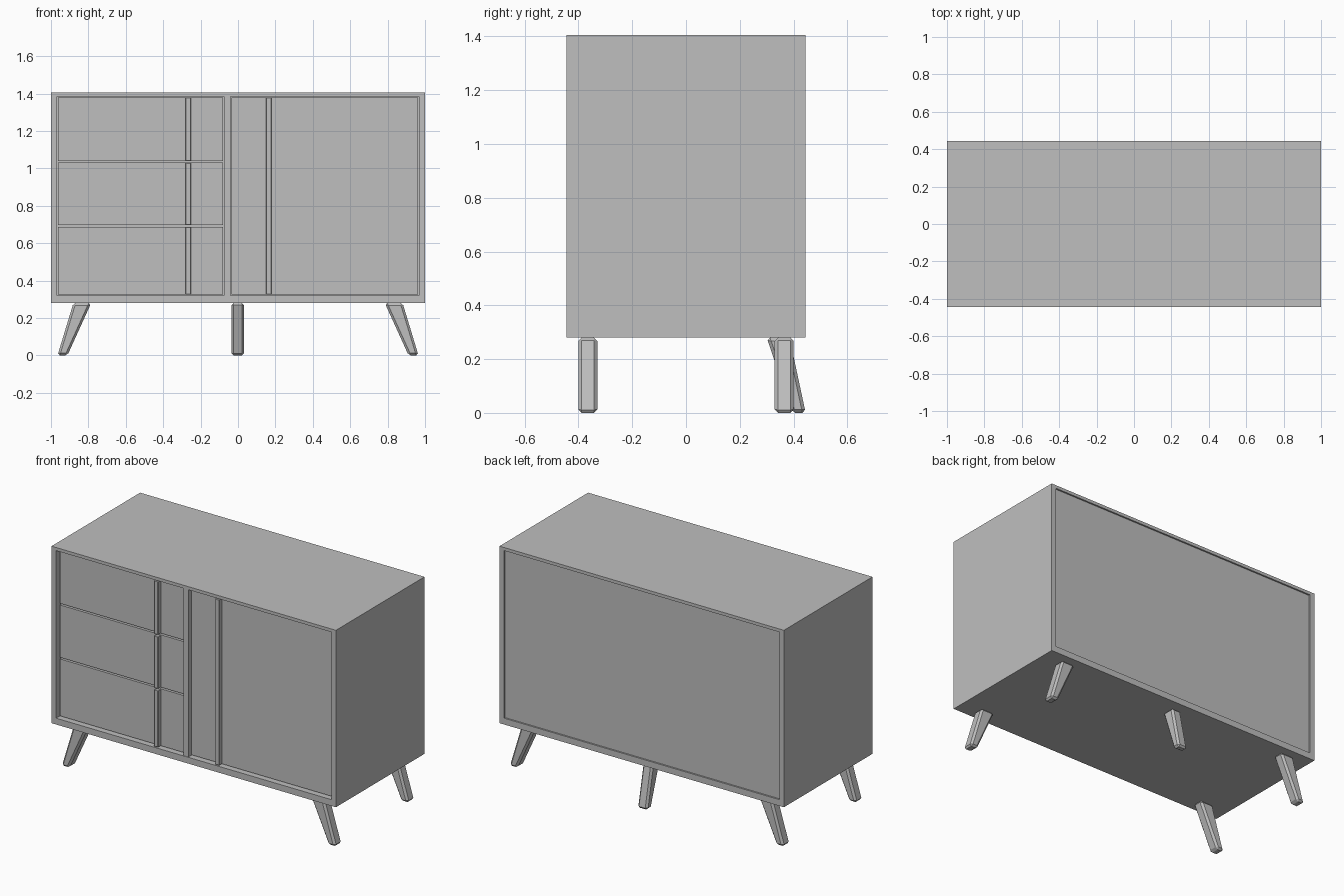
import bpy
import bmesh

cube = bpy.data.objects.get("Cube")
if cube:
    bpy.data.objects.remove(cube, do_unlink=True)

grey = bpy.data.materials.new("plain_grey")
grey.use_nodes = True
COLOUR = (0.52, 0.52, 0.52, 1)
grey.diffuse_color = COLOUR
grey.node_tree.nodes["Principled BSDF"].inputs["Base Color"].default_value = COLOUR


def block(name, x, y, z, bevel=0.0, lean=None):
    """Box from ranges; lean gives the x and y ranges of the bottom end."""
    bm = bmesh.new()
    bmesh.ops.create_cube(bm, size=1)
    for v in bm.verts:
        low = v.co.z < 0
        xr, yr = lean if lean and low else (x, y)
        v.co = (xr[v.co.x > 0], yr[v.co.y > 0], z[not low])
    mesh = bpy.data.meshes.new(name)
    bm.to_mesh(mesh)
    bm.free()
    mesh.materials.append(grey)
    obj = bpy.data.objects.new(name, mesh)
    bpy.context.collection.objects.link(obj)
    if bevel:
        mod = obj.modifiers.new("soft_edges", "BEVEL")
        mod.width = bevel
        mod.segments = 1
    return obj


FRONT, BACK = -0.445, 0.445
FACE = FRONT + 0.03
LOW, HIGH = 0.32, 1.385
depth = (FRONT, BACK)

# Carcass
block("bottom_panel", (-1, 1), depth, (0.28, LOW))
block("top_panel", (-1, 1), depth, (HIGH, 1.405))
for side, x in (("right", (-1, -0.968)), ("left", (0.968, 1))):
    block(side + "_side_panel", x, depth, (LOW, HIGH))
block("back_panel", (-0.968, 0.968), (BACK - 0.03, BACK - 0.01), (LOW, HIGH))
block("inner_panel", (-0.968, 0.968), (FACE + 0.02, FACE + 0.03), (LOW, HIGH))
block("divider", (-0.075, -0.04), (FRONT + 0.003, FACE + 0.02), (LOW, HIGH))

# Three drawers, each with an upright pull
edges = [LOW, 0.692, 1.035, HIGH]
for i in range(3):
    z = (edges[i] + 0.005, edges[i + 1] - 0.005)
    block(f"drawer_front_{i + 1}", (-0.962, -0.08), (FACE, FACE + 0.02), z)
    block(f"drawer_pull_{i + 1}", (-0.28, -0.25), (FRONT, FACE), z, 0.003)

# Door with a full-height pull
door_z = (LOW + 0.005, HIGH - 0.005)
block("door", (-0.035, 0.963), (FACE, FACE + 0.02), door_z)
block("door_pull", (0.15, 0.18), (FRONT, FACE), door_z, 0.003)

# Splayed corner legs and a middle rear leg
leg_z = (0, 0.28)
for name_x, s in (("right", -1), ("left", 1)):
    for name_y, y in (("front", (-0.4, -0.33)), ("back", (0.33, 0.4))):
        top = sorted((s * 0.785, s * 0.88))
        foot = sorted((s * 0.912, s * 0.965))
        block(f"{name_y}_{name_x}_leg", top, y, leg_z, 0.012, (foot, y))
mid = (-0.035, 0.033)
block("middle_back_leg", mid, (0.3, 0.385), leg_z, 0.012, (mid, (0.395, 0.445)))
